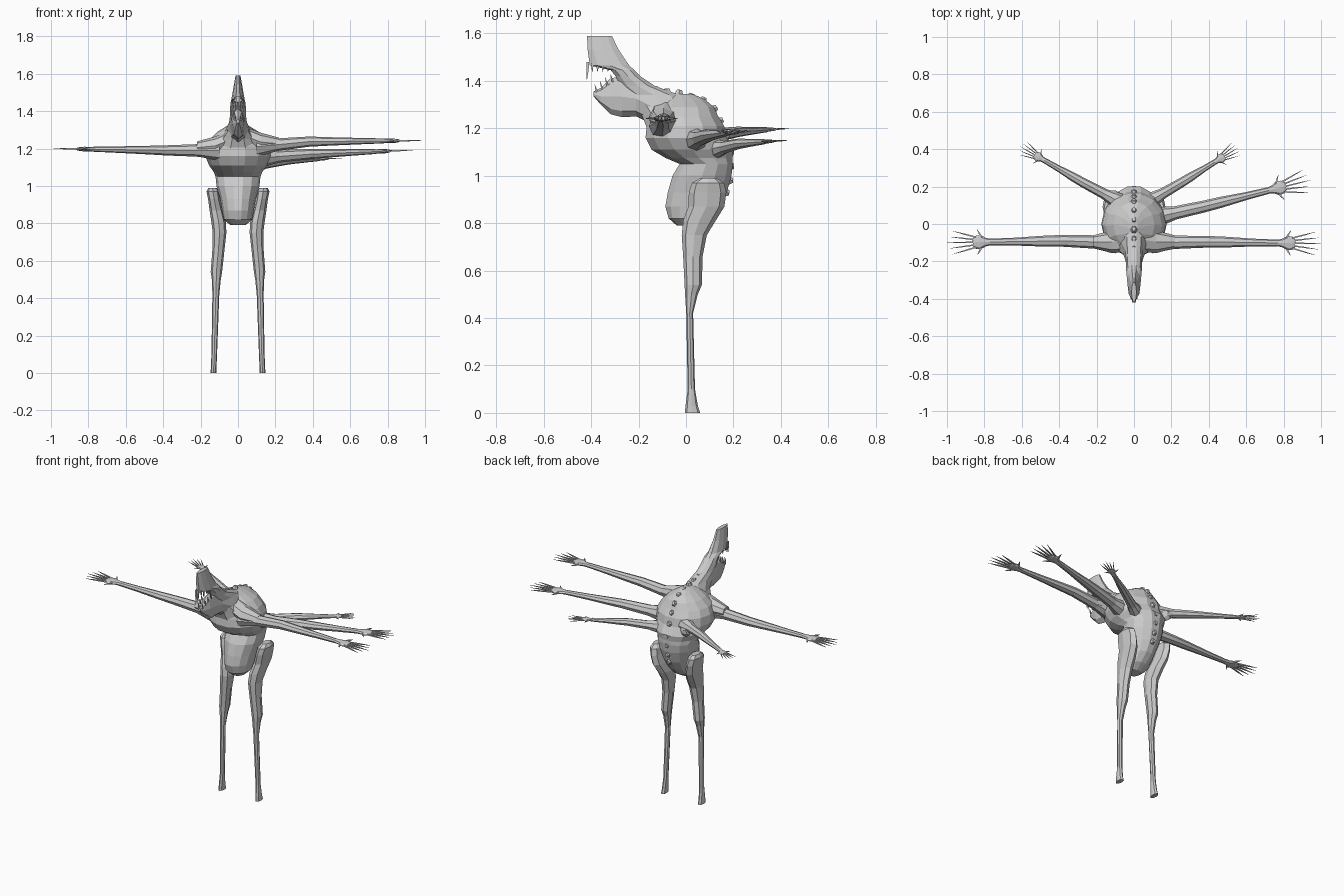
import bpy, bmesh, math
from mathutils import Vector


def make_object(name, bm, mirror=False):
    bmesh.ops.recalc_face_normals(bm, faces=bm.faces)
    me = bpy.data.meshes.new(name)
    bm.to_mesh(me)
    bm.free()
    ob = bpy.data.objects.new(name, me)
    bpy.context.collection.objects.link(ob)
    if mirror:
        ob.modifiers.new("mirror", 'MIRROR')
    return ob


def loft(bm, rings, n=10):
    """Skin rings given as (centre, half axis a, half axis b)."""
    loops = []
    for c, a, b in rings:
        loops.append([bm.verts.new(Vector(c) + Vector(a) * math.cos(2 * math.pi * i / n)
                                   + Vector(b) * math.sin(2 * math.pi * i / n)) for i in range(n)])
    for lo, hi in zip(loops, loops[1:]):
        for i in range(n):
            j = (i + 1) % n
            bm.faces.new((lo[i], lo[j], hi[j], hi[i]))
    bm.faces.new(loops[0])
    bm.faces.new(loops[-1])


def spike(bm, base, tip, r, n=4):
    base, tip = Vector(base), Vector(tip)
    d = (tip - base).normalized()
    a = d.orthogonal().normalized()
    b = d.cross(a)
    mid = base.lerp(tip, 0.55)
    loft(bm, [(base, a * r, b * r), (mid, a * r * 0.75, b * r * 0.75),
              (tip, a * r * 0.12, b * r * 0.12)], n)


def level(z, y0, y1, x0, x1):
    """Horizontal ring from its extents."""
    return ((x0 + x1) / 2, (y0 + y1) / 2, z), ((x1 - x0) / 2, 0, 0), (0, (y1 - y0) / 2, 0)


# torso: pelvis, belly, waist, rib cage and humped back
torso = [(.79, -.04, .04, .04), (.82, -.075, .09, .075), (.87, -.09, .14, .085),
         (.93, -.08, .175, .095), (1.0, -.06, .195, .115), (1.05, -.03, .20, .12),
         (1.075, -.09, .20, .13), (1.11, -.15, .205, .155), (1.16, -.175, .175, .175),
         (1.21, -.17, .165, .17), (1.25, -.16, .14, .15), (1.29, -.13, .12, .11),
         (1.32, -.11, .085, .06), (1.345, -.08, .03, .02)]
bm = bmesh.new()
loft(bm, [level(z, f, b, -w, w) for z, f, b, w in torso], 14)
make_object("torso", bm)

# spine knobs along the back
bm = bmesh.new()
for y, z, dy, dz in [(-.13, 1.36, 0, 1), (-.08, 1.35, 0, 1), (-.03, 1.345, .2, 1), (.02, 1.33, .3, 1),
                     (.07, 1.315, .5, 1), (.115, 1.28, 1, .6), (.14, 1.23, 1, .4), (.165, 1.17, 1, .2),
                     (.185, 1.1, 1, 0), (.185, 1.04, 1, 0), (.18, .98, 1, 0), (.165, .93, 1, -.2)]:
    d = Vector((0, dy, dz)).normalized()
    p = Vector((0, y, z))
    loft(bm, [(p - d * .02, (.03, 0, 0), d.cross(Vector((1, 0, 0))) * .03),
              (p + d * .018, (.01, 0, 0), d.cross(Vector((1, 0, 0))) * .012)], 6)
make_object("spine_knobs", bm)

# neck rising into the tall narrow upper head
neck = [(1.2, -.17, .05, .13), (1.25, -.19, .05, .10), (1.29, -.21, .02, .07), (1.34, -.25, -.02, .048),
        (1.38, -.28, -.13, .042), (1.42, -.30, -.19, .042), (1.445, -.32, -.215, .04),
        (1.465, -.41, -.235, .035), (1.53, -.418, -.28, .024), (1.59, -.42, -.31, .013)]
bm = bmesh.new()
loft(bm, [level(z, f, b, -w, w) for z, f, b, w in neck], 10)
make_object("neck_and_head", bm)

# lower jaw
jaw = [(-.39, 1.335, 1.355, .008), (-.36, 1.30, 1.37, .02), (-.32, 1.26, 1.41, .03),
       (-.27, 1.247, 1.42, .035), (-.21, 1.25, 1.40, .042), (-.15, 1.22, 1.37, .06)]
bm = bmesh.new()
loft(bm, [((0, y, (a + b) / 2), (w, 0, 0), (0, 0, (b - a) / 2)) for y, a, b, w in jaw], 8)
make_object("lower_jaw", bm)

# teeth, upper and lower
bm = bmesh.new()
spike(bm, (.006, -.413, 1.48), (.006, -.418, 1.405), .008)
for i in range(4):
    y = -.395 + i * .022
    spike(bm, (.015 + i * .004, y, 1.475), (.015 + i * .004, y, 1.438), .007)
    spike(bm, (.014 + i * .004, y + .02, 1.35 + i * .015), (.014 + i * .004, y + .01, 1.385 + i * .015), .005)
make_object("teeth", bm, True)

# legs: big haunch, calf flap and stilt-like shin
leg = [(0, -.005, .06, .115, .147), (.03, -.002, .05, .115, .145), (.10, .007, .038, .112, .142),
       (.42, .001, .03, .100, .137), (.50, -.004, .05, .092, .140), (.54, -.006, .067, .085, .146),
       (.66, -.012, .07, .072, .137), (.75, -.018, .088, .062, .135), (.81, -.012, .125, .065, .143),
       (.87, .01, .162, .08, .152), (.93, .012, .17, .095, .16), (.97, .025, .16, .1, .168),
       (.99, .06, .13, .115, .158)]
bm = bmesh.new()
loft(bm, [level(*r) for r in leg], 8)
make_object("leg", bm, True)


def arm(name, root, elbow, tip, hand, thick):
    """Tapering arm, flat palm and a fan of spiky fingers."""
    root, elbow, tip = Vector(root), Vector(elbow), Vector(tip)
    d = (tip - elbow).normalized()
    side = Vector((-d.y, d.x, 0)).normalized()
    up = d.cross(side).normalized()
    wrist = tip - d * hand
    bm = bmesh.new()
    rings = []
    for p, w, h in [(root, 1.35, 1.3), (root.lerp(elbow, .4), .85, .8), (elbow, .75, .65),
                    (elbow.lerp(wrist, .25), .7, .55), (elbow.lerp(wrist, .65), .5, .42),
                    (wrist, .42, .32)]:
        rings.append((p, side * w * thick, up * h * thick))
    for t, w, h in [(.10, .10, .05), (.22, .17, .055), (.33, .15, .045), (.40, .09, .03)]:
        rings.append((wrist + d * hand * t, side * w * hand, up * h * hand))
    loft(bm, rings, 8)
    for k in range(-2, 3):
        s = k / 2
        base = wrist + d * hand * .3 + side * hand * .11 * s
        end = wrist + d * hand * (1 - .13 * abs(s)) + side * hand * .27 * s
        spike(bm, base, end, hand * .026)
    for s in (-1, 1):
        spike(bm, wrist + d * hand * .18 + side * hand * .1 * s,
              wrist + d * hand * .3 + side * hand * .3 * s, hand * .03)
    make_object(name, bm)


arm("front_arm_right", (.10, -.10, 1.21), (.38, -.095, 1.237), (1.0, -.105, 1.243), .23, .042)
arm("front_arm_left", (-.10, -.10, 1.19), (-.38, -.09, 1.19), (-1.0, -.10, 1.20), .23, .042)
arm("middle_arm_right", (.11, .035, 1.15), (.38, .095, 1.17), (.945, .235, 1.192), .23, .042)
arm("rear_arm_right", (.08, .12, 1.11), (.26, .225, 1.135), (.56, .41, 1.15), .15, .034)
arm("rear_arm_left", (-.08, .12, 1.17), (-.27, .22, 1.185), (-.61, .415, 1.20), .15, .034)

# shoulder muscles and the stump of the missing arm
bm = bmesh.new()
for s, z in ((1, 1.225), (-1, 1.205)):
    loft(bm, [((.02 * s, -.08, z + .05), (0, .07, 0), (0, 0, .05)),
              ((.12 * s, -.095, z + .01), (0, .06, 0), (0, 0, .05)),
              ((.22 * s, -.095, z), (0, .034, 0), (0, 0, .033))], 8)
loft(bm, [((-.07, .1, 1.15), (.04, 0, 0), (0, 0, .05)),
          ((-.11, .165, 1.15), (.035, 0, 0), (0, 0, .035)),
          ((-.115, .18, 1.15), (.015, 0, 0), (0, 0, .015))], 7)
make_object("shoulders", bm)
